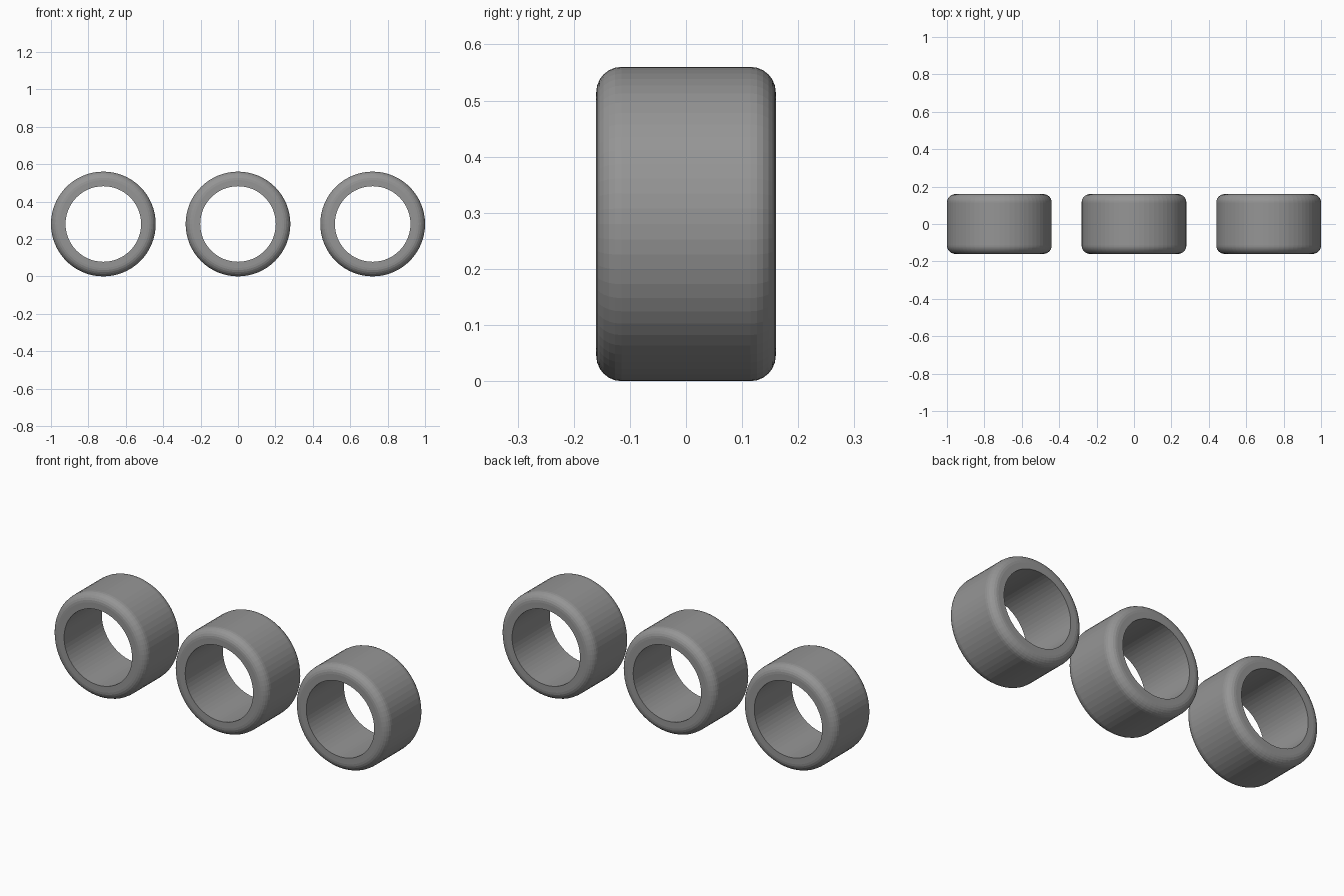
import bpy, bmesh, math
from mathutils import Matrix, Vector

if "Cube" in bpy.data.objects:
    bpy.data.objects.remove(bpy.data.objects["Cube"])

OUTER, INNER, HALF, FILLET = 0.28, 0.202, 0.16, 0.045
SEGMENTS, FILLET_STEPS = 64, 6

grey = bpy.data.materials.new("mid_grey")
grey.diffuse_color = (0.3, 0.3, 0.3, 1)
grey.use_nodes = True
grey.node_tree.nodes["Principled BSDF"].inputs["Base Color"].default_value = grey.diffuse_color


def ring_profile():
    """Cross-section (radius, y): sharp inner edges, rounded outer edges."""
    pts = [(INNER, -HALF)]
    for side in (-1, 1):
        arc = []
        for i in range(FILLET_STEPS + 1):
            a = math.pi / 2 * i / FILLET_STEPS
            arc.append((OUTER - FILLET + FILLET * math.sin(a),
                        side * (HALF - FILLET + FILLET * math.cos(a))))
        pts += arc if side < 0 else arc[::-1]
    pts.append((INNER, HALF))
    return pts


def make_ring(name, x):
    """Revolve the cross-section about the y axis."""
    bm = bmesh.new()
    loops = []
    for s in range(SEGMENTS):
        rot = Matrix.Rotation(2 * math.pi * s / SEGMENTS, 3, 'Y')
        loops.append([bm.verts.new(rot @ Vector((r, y, 0))) for r, y in ring_profile()])
    n = len(loops[0])
    for s in range(SEGMENTS):
        a, b = loops[s], loops[(s + 1) % SEGMENTS]
        for i in range(n):
            j = (i + 1) % n
            bm.faces.new((a[i], a[j], b[j], b[i]))
    bmesh.ops.recalc_face_normals(bm, faces=bm.faces)
    mesh = bpy.data.meshes.new(name)
    bm.to_mesh(mesh)
    bm.free()
    mesh.materials.append(grey)
    obj = bpy.data.objects.new(name, mesh)
    obj.location = (x, 0, OUTER)
    bpy.context.collection.objects.link(obj)


# Three identical rings in a row
for name, x in (("left_ring", -0.72), ("middle_ring", 0), ("right_ring", 0.72)):
    make_ring(name, x)
